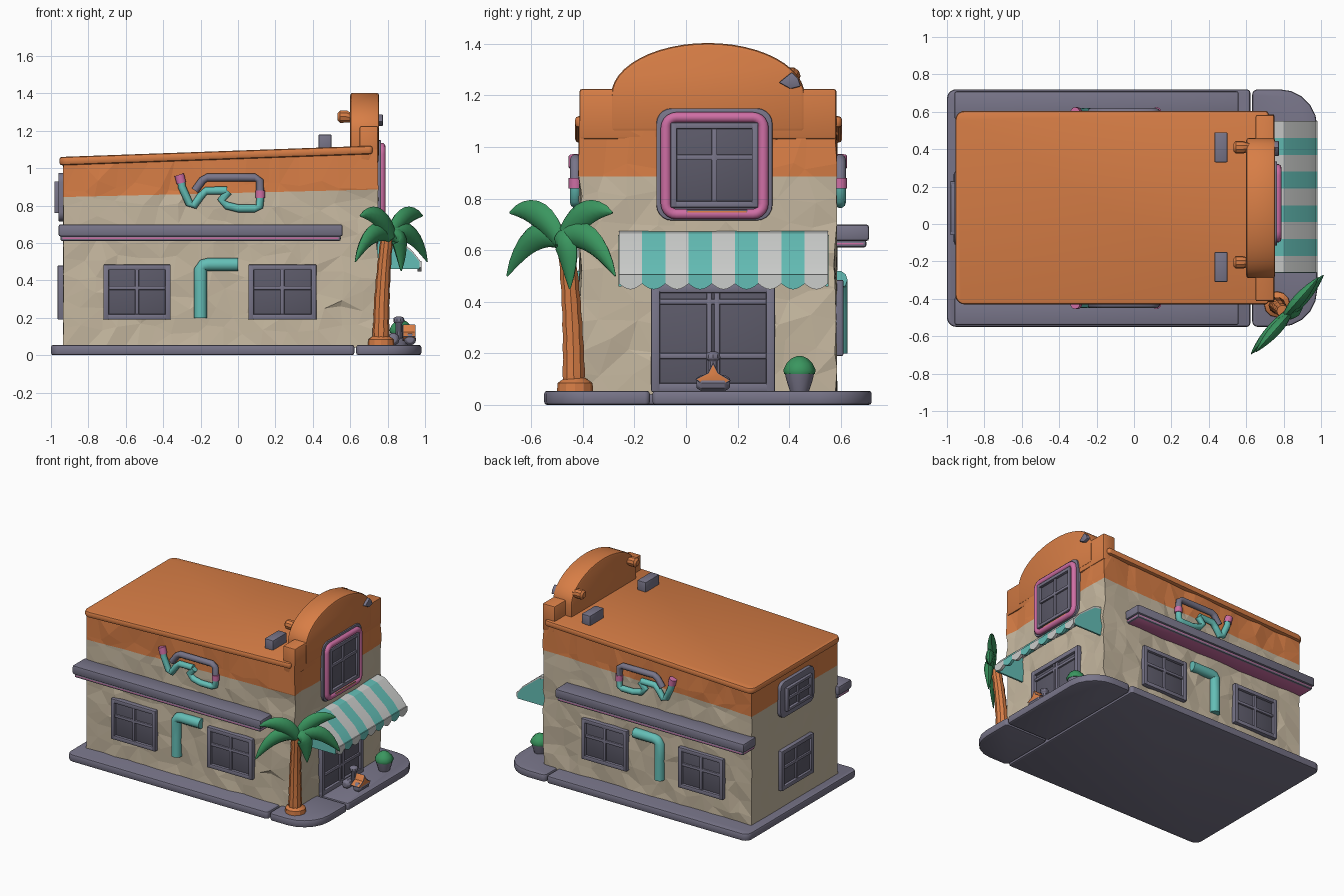
import bpy, bmesh, math, random
from mathutils import Vector

if "Cube" in bpy.data.objects:
    bpy.data.objects.remove(bpy.data.objects["Cube"])

random.seed(4)
MID = 0.085                                   # mirror line of the building in y
X0, X1, Y0, Y1 = -0.935, 0.745, -0.41, 0.58   # wall planes


def material(name, rgb):
    m = bpy.data.materials.new(name)
    m.diffuse_color = [((c / 255 + 0.055) / 1.055) ** 2.4 for c in rgb] + [1]
    m.use_nodes = True
    m.node_tree.nodes["Principled BSDF"].inputs["Base Color"].default_value = m.diffuse_color
    return m


ORANGE = material("orange", (216, 126, 70))
BEIGE = material("beige", (198, 184, 160))
GREY = material("slate grey", (120, 117, 137))
DARK = material("dark pane", (92, 90, 105))
PINK = material("pink", (206, 110, 164))
TEAL = material("teal", (100, 190, 182))
WHITE = material("off white", (203, 205, 203))
GREEN = material("leaf green", (58, 150, 95))


def finish(bm, name, mats, bevel=0, smooth=28, mirror=False):
    bmesh.ops.recalc_face_normals(bm, faces=bm.faces)
    if bevel:
        edges = [e for e in bm.edges if len(e.link_faces) == 2 and e.calc_face_angle(0) > 0.7]
        bmesh.ops.bevel(bm, geom=edges, offset=bevel, segments=2, profile=0.5, affect='EDGES')
    if mirror:
        bmesh.ops.translate(bm, verts=bm.verts, vec=(0, -MID, 0))
    me = bpy.data.meshes.new(name)
    bm.to_mesh(me)
    bm.free()
    for m in mats:
        me.materials.append(m)
    if smooth:
        me.shade_smooth()
        me.set_sharp_from_angle(angle=math.radians(smooth))
    ob = bpy.data.objects.new(name, me)
    bpy.context.collection.objects.link(ob)
    if mirror:
        ob.location.y = MID
        mod = ob.modifiers.new("mirror", 'MIRROR')
        mod.use_axis = (False, True, False)
        mod.use_clip = False
    return ob


def prism(bm, pts, axis, a, b, mi=0):
    def at(p, h):
        return {'x': (h, p[0], p[1]), 'y': (p[0], h, p[1]), 'z': (p[0], p[1], h)}[axis]
    lo = [bm.verts.new(at(p, a)) for p in pts]
    hi = [bm.verts.new(at(p, b)) for p in pts]
    n = len(pts)
    faces = [bm.faces.new(lo), bm.faces.new(hi)]
    faces += [bm.faces.new((lo[i], lo[(i + 1) % n], hi[(i + 1) % n], hi[i])) for i in range(n)]
    for f in faces:
        f.material_index = mi


def box(bm, x0, x1, y0, y1, z0, z1, mi=0):
    prism(bm, [(x0, y0), (x1, y0), (x1, y1), (x0, y1)], 'z', z0, z1, mi)


def face_box(bm, face, u0, u1, v0, v1, d0, d1, mi):
    if face == 'front':
        box(bm, u0, u1, Y0 - d1, Y0 - d0, v0, v1, mi)
    elif face == 'left':
        box(bm, X0 - d1, X0 - d0, u0, u1, v0, v1, mi)
    else:
        box(bm, X1 + d0, X1 + d1, u0, u1, v0, v1, mi)


def window(bm, face, u0, u1, v0, v1, ubars, vbars, fw=0.03, d=0.01):
    """Pane plate (slot 1) with frame and glazing bars (slot 0)."""
    face_box(bm, face, u0 + .01, u1 - .01, v0 + .01, v1 - .01, -0.02, d, 1)
    for u in (u0, u1 - fw):
        face_box(bm, face, u, u + fw, v0, v1, -0.02, d + 0.02, 0)
    for v in (v0, v1 - fw):
        face_box(bm, face, u0, u1, v, v + fw, -0.02, d + 0.019, 0)
    for u in ubars:
        face_box(bm, face, u - .011, u + .011, v0, v1, -0.02, d + 0.013, 0)
    for v in vbars:
        face_box(bm, face, u0, u1, v - .011, v + .011, -0.02, d + 0.012, 0)


def rounded(u0, u1, v0, v1, radii, steps=5):
    """Rounded rectangle; radii run counter-clockwise from the low corner."""
    pts = []
    corners = [(u0, v0, 1, 1), (u1, v0, -1, 1), (u1, v1, -1, -1), (u0, v1, 1, -1)]
    for k, ((u, v, su, sv), r) in enumerate(zip(corners, radii)):
        for i in range(steps + 1):
            a = math.pi * (1 + k / 2 + i / steps / 2)
            pts.append((u + su * r + r * math.cos(a), v + sv * r + r * math.sin(a)))
    return pts


def loft(bm, path, radii, normal, mi=0, flat=1, sides=10, closed=False):
    """Tube along a flat path; flat scales the thickness across the path plane."""
    N, P, n = Vector(normal).normalized(), [Vector(p) for p in path], len(path)
    rings = []
    for i, p in enumerate(P):
        a = P[i - 1] if closed or i else P[0]
        b = P[(i + 1) % n] if closed or i < n - 1 else P[-1]
        S = (b - a).normalized().cross(N)
        r = radii[i] if isinstance(radii, list) else radii
        rings.append([bm.verts.new(p + N * r * flat * math.cos(t) + S * r * math.sin(t))
                      for t in (2 * math.pi * k / sides for k in range(sides))])
    faces = [] if closed else [bm.faces.new(rings[0]), bm.faces.new(rings[-1])]
    for i in range(n if closed else n - 1):
        A, B = rings[i], rings[(i + 1) % n]
        faces += [bm.faces.new((A[k], A[(k + 1) % sides], B[(k + 1) % sides], B[k]))
                  for k in range(sides)]
    for f in faces:
        f.material_index = mi


def roof_z(x):
    return 1.06 + (x + 0.95) * 0.036


# Ground slabs
slabs = [("main_slab", (-1, 0.622, -0.55, 0.72), (.05, .02, .02, .05)),
         ("palm_slab", (0.632, 0.98, -0.55, -0.14), (.03, .2, .02, .02)),
         ("entrance_slab", (0.632, 0.98, -0.13, 0.72), (.02, .02, .2, .03))]
for name, r, radii in slabs:
    bm = bmesh.new()
    prism(bm, rounded(*r, radii), 'z', 0, 0.055)
    finish(bm, name, [GREY], 0.012)

# Rough stucco walls, orange above a slightly sloping line
bm = bmesh.new()
box(bm, X0, X1, Y0, Y1, 0.04, 1.0)
for axis, lo, hi in ((0, X0, X1), (1, Y0, Y1), (2, 0.04, 1.0)):
    n = round((hi - lo) / 0.1)
    for i in range(1, n):
        co, no = Vector(), Vector()
        co[axis], no[axis] = lo + (hi - lo) * i / n, 1
        bmesh.ops.bisect_plane(bm, geom=bm.verts[:] + bm.edges[:] + bm.faces[:], plane_co=co, plane_no=no)
for v in bm.verts:
    amp = 0.002 if v.co.x < X0 + .001 else 0.008
    for axis, lo, hi in ((0, X0, X1), (1, Y0, Y1), (2, 0.04, 1.0)):
        edge = min(v.co[axis] - lo, hi - v.co[axis]) < 0.001
        if not (axis == 2 and edge):
            v.co[axis] += random.uniform(-1, 1) * (amp if edge else 0.035)
    if v.co.z > 0.999:
        v.co.z = roof_z(v.co.x) - 0.02
bmesh.ops.triangulate(bm, faces=bm.faces)
bmesh.ops.bisect_plane(bm, geom=bm.verts[:] + bm.edges[:] + bm.faces[:],
                       plane_co=(0, 0, 0.868), plane_no=(-0.024, 0, 1))
for f in bm.faces:
    c = f.calc_center_median()
    f.material_index = int(c.z > 0.868 + 0.024 * c.x)
finish(bm, "walls", [BEIGE, ORANGE], smooth=0)

# Sloping roof cap
bm = bmesh.new()
prism(bm, rounded(-0.955, 0.72, -0.43, 0.605, (.05, .02, .02, .05)), 'z', 0, 0.045)
for v in bm.verts:
    v.co.z += roof_z(v.co.x) - 0.045
finish(bm, "roof", [ORANGE], 0.014)

# Parapet with arched top
bm = bmesh.new()
prism(bm, [(Y0 - .003, 1.03), (Y1 + .003, 1.03), (Y1 + .003, 1.225), (Y0 - .003, 1.225)], 'x', 0.65, 0.75)
finish(bm, "parapet_shoulders", [ORANGE], 0.01)
bm = bmesh.new()
arch = [(MID + .375 * math.cos(math.pi * i / 24), 1.2 + .203 * math.sin(math.pi * i / 24)) for i in range(25)]
prism(bm, arch + [(MID - .375, 1.06), (MID + .375, 1.06)], 'x', 0.6, 0.755)
finish(bm, "parapet_arch", [ORANGE], 0.014)

# Roof vents, parapet knobs and lamp
bm = bmesh.new()
for y in (-0.23, 0.41):
    box(bm, 0.43, 0.5, y - .08, y + .08, 1.09, 1.18)
finish(bm, "roof_vents", [GREY], 0.006)
bm = bmesh.new()
for y in (-0.205, 0.41):
    loft(bm, [(.532, y, 1.275), (.545, y, 1.275), (.58, y, 1.275), (.62, y, 1.265)],
         [.02, .034, .034, .022], (0, 1, 0))
finish(bm, "parapet_knobs", [ORANGE])
bm = bmesh.new()
prism(bm, [(.36, 1.25), (.405, 1.225), (.445, 1.235), (.435, 1.265), (.41, 1.29)], 'x', 0.74, 0.775)
finish(bm, "facade_lamp", [GREY], 0.005)

# Ledges along both long sides
bm = bmesh.new()
box(bm, -0.96, 0.56, -0.54, -0.39, 0.635, 0.70, 0)
box(bm, -0.95, 0.55, -0.53, -0.39, 0.61, 0.64, 1)
finish(bm, "side_ledges", [GREY, PINK], 0.012, mirror=True)

# Side windows
bm = bmesh.new()
for u0, u1 in ((-0.72, -0.36), (0.055, 0.42)):
    window(bm, 'front', u0, u1, 0.19, 0.485, [(u0 + u1) / 2], [0.36])
finish(bm, "side_windows", [GREY, DARK], 0.006, mirror=True)

# Windows on the end wall
bm = bmesh.new()
window(bm, 'left', -0.10, 0.27, 0.19, 0.48, [MID], [0.345])
finish(bm, "end_lower_window", [GREY, DARK], 0.006)
bm = bmesh.new()
prism(bm, rounded(-0.11, 0.28, 0.715, 0.975, [.05] * 4), 'x', X0 - 0.025, X0 + 0.02)
window(bm, 'left', -0.06, 0.23, 0.76, 0.93, [MID], [0.845], 0.02, 0.027)
finish(bm, "end_upper_window", [GREY, DARK], 0.005)

# Facade upper window with pink tube surround
bm = bmesh.new()
prism(bm, rounded(-0.115, 0.335, 0.715, 1.15, [.06] * 4), 'x', X1 - .02, X1 + .02)
window(bm, 'right', -0.06, 0.28, 0.765, 1.095, [0.11], [0.96], 0.025, 0.022)
face_box(bm, 'right', 0.0, 0.24, 0.735, 0.757, 0, 0.042, 2)
finish(bm, "facade_window", [GREY, DARK, ORANGE], 0.005)
bm = bmesh.new()
ring = rounded(-0.078, 0.3, 0.74, 1.115, [.04] * 4)
loft(bm, [(X1 + .023, u, v) for u, v in ring], 0.021, (1, 0, 0), closed=True)
finish(bm, "facade_window_surround", [PINK], smooth=50)

# Entrance door
bm = bmesh.new()
window(bm, 'right', -0.135, 0.345, 0.05, 0.47, [0.09, 0.12], [0.19, 0.4], 0.035)
finish(bm, "entrance_door", [GREY, DARK], 0.006)

# Striped awning with scalloped valance and closed sides
bm = bmesh.new()
for i in range(9):
    a, w = -0.26 + 0.09 * i, 0.09
    prism(bm, [(.74, .675), (.80, .665), (.93, .56), (.978, .50), (.96, .49), (.91, .55), (.79, .635), (.74, .64)],
          'y', a, a + w, i % 2)
    scallop = [(a + w * k / 8, 0.47 - 0.022 * math.sin(math.pi * k / 8)) for k in range(9)]
    prism(bm, scallop + [(a + w, .505), (a, .505)], 'x', 0.96, 0.98, i % 2)
for y in (-0.262, 0.54):
    prism(bm, [(.74, .66), (.80, .65), (.93, .55), (.97, .5), (.97, .46), (.74, .46)], 'y', y, y + 0.012, 1)
finish(bm, "awning", [WHITE, TEAL])

# Abstract neon tubes on both long sides
bm = bmesh.new()
path = [(-.2, .2), (-.2, .35), (-.2, .46), (-.185, .48), (-.16, .485), (-.08, .485), (0, .485)]
loft(bm, [(x, Y0 - .01, z) for x, z in path], 0.036, (0, 1, 0))
finish(bm, "neon_bar", [TEAL], smooth=50, mirror=True)
bm = bmesh.new()
tubes = [([(-.23, .88), (-.19, .935), (-.165, .95), (0, .95), (.09, .95), (.115, .935), (.12, .84)], 0),
         ([(.12, .85), (.115, .795), (.09, .785), (0, .785), (-.06, .80), (-.09, .83), (-.05, .875)], 1),
         ([(-.305, .94), (-.3, .9), (-.26, .81), (-.235, .8), (-.2, .85), (-.17, .88), (-.06, .88)], 1),
         ([(-.315, .965), (-.31, .95), (-.303, .92)], 2),
         ([(.12, .88), (.12, .86), (.12, .84)], 2)]
for path, mi in tubes:
    loft(bm, [(x, Y0 - .018, z) for x, z in path], 0.027 if mi == 2 else 0.022, (0, 1, 0), mi)
finish(bm, "neon_ornament", [GREY, TEAL, PINK], smooth=50, mirror=True)

# Palm: ridged trunk and a flat fan of leaves facing the corner
bm = bmesh.new()
loft(bm, [(.765, -.43, .05), (.765, -.43, .085), (.765, -.43, .105)], [.07, .068, .04], (1, 0, 0), sides=12)
steps = [i / 12 for i in range(13)]
loft(bm, [(.765 + .03 * t * t, -.435 - .03 * t * t, .09 + .53 * t) for t in steps],
     [.044 - .012 * t + .003 * (i % 2) for i, t in enumerate(steps)], (1, 0, 0))
finish(bm, "palm_trunk", [ORANGE])
bm = bmesh.new()
D, C = Vector((0.66, 0.75, 0)), Vector((.815, -.48, .63))
fan = [((-.14, .10), (-.285, -.13)), ((-.1, .16), (-.26, .115)), ((.1, .16), (.26, .115)),
       ((.14, .10), (.285, -.13)), ((.06, .04), (.06, -.18))]
for i, (ctrl, tip) in enumerate(fan):
    path, radii = [], []
    for k in range(10):
        s = k / 9
        u, v = (2 * s * (1 - s) * ctrl[j] + s * s * tip[j] for j in (0, 1))
        path.append(C + D * u + Vector((.75, -.66, 0)) * .012 * (i % 2 + 2 * (i == 4)) + Vector((0, 0, v)))
        radii.append(0.004 + 0.048 * math.sin(math.pi * (0.15 + 0.85 * s)) ** 0.8)
    loft(bm, path, radii, (.75, -.66, 0), flat=0.6, sides=8)
finish(bm, "palm_leaves", [GREEN], smooth=60)

# Potted bush
bm = bmesh.new()
loft(bm, [(.87, .44, z) for z in (.05, .10, .13, .14)], [.036, .052, .058, .05], (1, 0, 0), 0, sides=12)
loft(bm, [(.87, .44, z) for z in (.12, .135, .16, .18, .19)], [.06, .064, .052, .032, .01], (1, 0, 0), 1, sides=9)
finish(bm, "potted_bush", [GREY, GREEN], smooth=40)

# Small ride-on by the door: wheels, body, handle
bm = bmesh.new()
for x in (.83, .92):
    loft(bm, [(x, y, .085) for y in (.04, .06, .15, .17)], [.02, .033, .033, .02], (1, 0, 0), 0)
prism(bm, [(.035, .1), (.07, .075), (.14, .075), (.175, .095), (.125, .125), (.105, .165), (.085, .125)],
      'x', 0.88, 0.95, 1)
loft(bm, [(.86, .105, z) for z in (.09, .17, .18, .2, .207)], [.02, .018, .03, .028, .012], (1, 0, 0), 0)
finish(bm, "ride_on", [GREY, ORANGE], 0.004)
